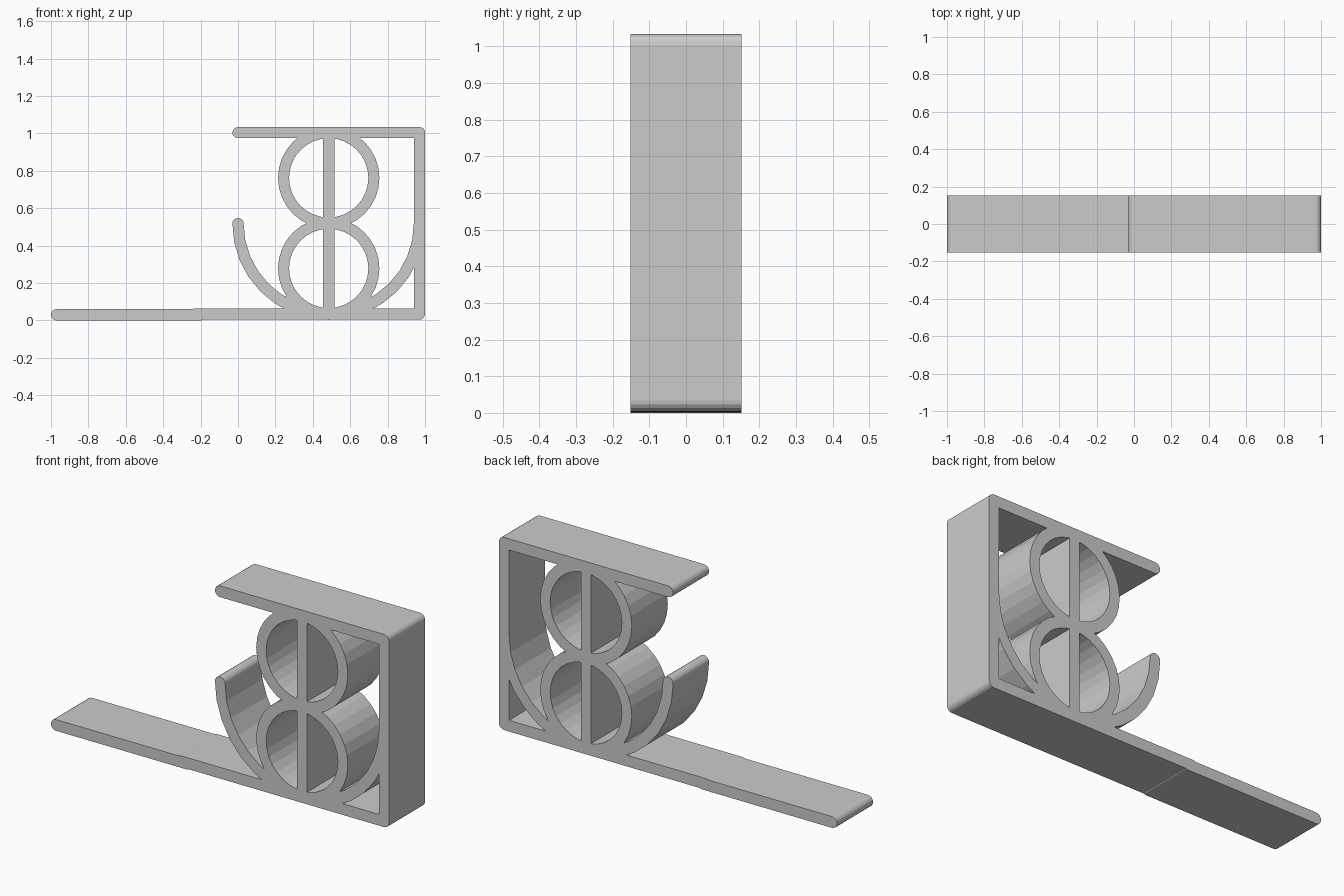
import bpy
import bmesh
from math import sin, cos, pi, atan2

cube = bpy.data.objects.get("Cube")
if cube:
    bpy.data.objects.remove(cube, do_unlink=True)

DEPTH = 0.304   # width of the whole bracket along y
HALF = 0.03     # half the wall thickness
MID = 0.485     # x of the rings, divider and cradle

grey = bpy.data.materials.new("light_grey")
grey.use_nodes = True
grey.diffuse_color = (0.6, 0.6, 0.6, 1)
grey.node_tree.nodes["Principled BSDF"].inputs["Base Color"].default_value = (0.6, 0.6, 0.6, 1)


def extrude(name, outlines):
    """Extrude flat x-z faces along y into one solid object."""
    bm = bmesh.new()
    for outline in outlines:
        bm.faces.new([bm.verts.new((x, -DEPTH / 2, z)) for x, z in outline])
    bmesh.ops.remove_doubles(bm, verts=bm.verts, dist=0.0001)
    new = bmesh.ops.extrude_face_region(bm, geom=bm.faces[:], use_keep_orig=True)
    moved = [v for v in new["geom"] if isinstance(v, bmesh.types.BMVert)]
    bmesh.ops.translate(bm, verts=moved, vec=(0, DEPTH, 0))
    bmesh.ops.recalc_face_normals(bm, faces=bm.faces)
    mesh = bpy.data.meshes.new(name)
    bm.to_mesh(mesh)
    bm.free()
    mesh.materials.append(grey)
    obj = bpy.data.objects.new(name, mesh)
    bpy.context.collection.objects.link(obj)
    return obj


def arc(cx, cz, r, start, end, steps):
    return [(cx + r * cos(start + (end - start) * i / steps),
             cz + r * sin(start + (end - start) * i / steps)) for i in range(steps + 1)]


def bar(name, a, b):
    """Straight wall with fully rounded ends."""
    t = atan2(b[1] - a[1], b[0] - a[0])
    extrude(name, [arc(*a, HALF, t + pi / 2, t + 3 * pi / 2, 8)
                   + arc(*b, HALF, t - pi / 2, t + pi / 2, 8)])


def curved_wall(name, cx, cz, r_in, r_out, start, end, steps):
    inner = arc(cx, cz, r_in, start, end, steps)
    outer = arc(cx, cz, r_out, start, end, steps)
    return extrude(name, [(inner[i], outer[i], outer[i + 1], inner[i + 1])
                          for i in range(steps)])


# Outer frame and long foot
bar("foot_extension", (-0.97, 0.03), (-0.2, 0.03))
bar("base_bar", (-0.23, 0.034), (0.97, 0.034))
bar("back_post", (0.97, 0.034), (0.97, 1.004))
bar("top_bar", (0, 1.004), (0.97, 1.004))

# Stacked rings and the divider through them
for name, z in (("lower_ring", 0.278), ("upper_ring", 0.762)):
    curved_wall(name, MID, z, 0.212, 0.271, 0, 2 * pi, 32)
extrude("divider", [[(MID - HALF, 0.03), (MID + HALF, 0.03),
                     (MID + HALF, 1.0), (MID - HALF, 1.0)]])

# Half-round cradle under the lower ring, with its rounded lip
curved_wall("cradle", MID, 0.518, MID - HALF, MID + HALF, pi, 2 * pi, 16)
extrude("cradle_lip", [arc(0, 0.518, HALF, 0, pi, 8)])
